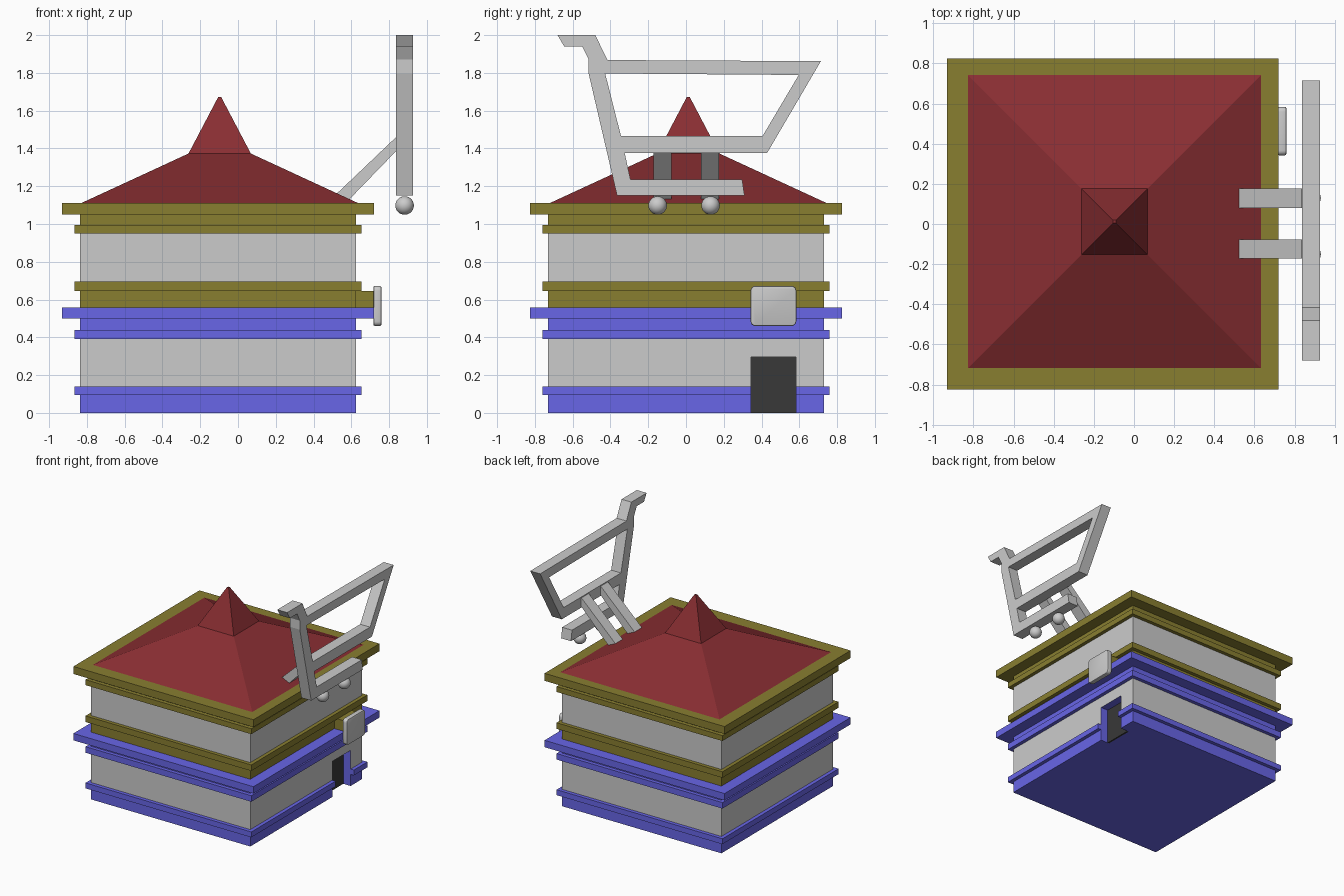
import bpy, bmesh
from mathutils import Matrix, Vector

if "Cube" in bpy.data.objects:
    bpy.data.objects.remove(bpy.data.objects["Cube"])

CX, CY = -0.106, 0.0          # centre of the building


def material(name, r, g, b):
    m = bpy.data.materials.new(name)
    m.diffuse_color = (r, g, b, 1)
    m.use_nodes = True
    m.node_tree.nodes["Principled BSDF"].inputs["Base Color"].default_value = m.diffuse_color
    return m


BLUE = material("blue_paint", 0.14, 0.133, 0.80)
OLIVE = material("olive_paint", 0.25, 0.21, 0.03)
RED = material("red_roof", 0.25, 0.027, 0.032)
DARK = material("dark_door", 0.04, 0.04, 0.04)
GREY = material("plain_grey", 0.8, 0.8, 0.8)


def finish(name, bm, mat=None):
    bmesh.ops.recalc_face_normals(bm, faces=bm.faces[:])
    me = bpy.data.meshes.new(name)
    bm.to_mesh(me)
    bm.free()
    ob = bpy.data.objects.new(name, me)
    bpy.context.collection.objects.link(ob)
    if mat:
        me.materials.append(mat)
    return ob


def activate(ob):
    bpy.ops.object.select_all(action='DESELECT')
    ob.select_set(True)
    bpy.context.view_layer.objects.active = ob


def box(name, lo, hi, mat=None):
    bm = bmesh.new()
    lo, hi = Vector(lo), Vector(hi)
    m = Matrix.Translation((lo + hi) / 2) @ Matrix.Diagonal((*(hi - lo), 1))
    bmesh.ops.create_cube(bm, size=1, matrix=m)
    return finish(name, bm, mat)


def square_layer(name, half, z0, z1, mat=None):
    return box(name, (CX - half, CY - half, z0), (CX + half, CY + half, z1), mat)


def extruded(name, profile, vec, mat=None):
    bm = bmesh.new()
    f = bm.faces.new([bm.verts.new(p) for p in profile])
    r = bmesh.ops.extrude_face_region(bm, geom=[f])
    verts = [g for g in r["geom"] if isinstance(g, bmesh.types.BMVert)]
    bmesh.ops.translate(bm, verts=verts, vec=vec)
    if len(bm.faces) == len(profile) + 1:      # keep the back cap
        bm.faces.new([v for v in bm.verts if v not in verts])
    return finish(name, bm, mat)


# Two storeys: name, half width, bottom, top, material
layers = [
    ("lower_plinth", 0.73, 0.0, 0.095, BLUE),
    ("lower_plinth_trim", 0.76, 0.095, 0.14, BLUE),
    ("lower_wall", 0.73, 0.14, 0.39, GREY),
    ("lower_cornice_trim", 0.76, 0.39, 0.44, BLUE),
    ("lower_frieze", 0.73, 0.44, 0.50, BLUE),
    ("lower_ledge", 0.825, 0.50, 0.557, BLUE),
    ("upper_plinth", 0.73, 0.557, 0.645, OLIVE),
    ("upper_plinth_trim", 0.76, 0.645, 0.695, OLIVE),
    ("upper_wall", 0.73, 0.695, 0.95, GREY),
    ("upper_cornice_trim", 0.76, 0.95, 0.995, OLIVE),
    ("upper_frieze", 0.73, 0.995, 1.05, OLIVE),
    ("upper_ledge", 0.825, 1.05, 1.112, OLIVE),
]
parts = {l[0]: square_layer(*l) for l in layers}

# Door recess cut through the lower layers, with blue jambs
D0, D1, DTOP, DBACK = 0.343, 0.583, 0.295, 0.553
cutter = box("door_cutter", (DBACK, D0, -0.1), (0.9, D1, DTOP))
cutter.hide_render = True
for key in ("lower_plinth", "lower_plinth_trim", "lower_wall"):
    ob = parts[key]
    activate(ob)
    mod = ob.modifiers.new("door", 'BOOLEAN')
    mod.operation, mod.solver, mod.object = 'DIFFERENCE', 'EXACT', cutter
    bpy.ops.object.modifier_apply(modifier=mod.name)
wall = parts["lower_wall"].data
wall.materials.clear()
wall.materials.append(GREY)
wall.materials.append(BLUE)
for p in wall.polygons:
    c = p.center
    inside = c.x > DBACK - 0.01 and D0 - 0.01 < c.y < D1 + 0.01 and c.z < DTOP + 0.001
    p.material_index = 1 if inside else 0
bpy.data.objects.remove(cutter)
box("door", (DBACK - 0.01, D0, 0.0), (DBACK + 0.004, D1, DTOP), DARK)

# Two-pitch roof from stacked square rings
bm = bmesh.new()
rings = []
for h, z in ((0.73, 1.112), (0.165, 1.373), (0.008, 1.672)):
    rings.append([bm.verts.new((-0.097 + sx * h, 0.012 + sy * h, z))
                  for sx, sy in ((-1, -1), (1, -1), (1, 1), (-1, 1))])
for a, b in zip(rings, rings[1:]):
    for i in range(4):
        j = (i + 1) % 4
        bm.faces.new((a[i], a[j], b[j], b[i]))
bm.faces.new(rings[0])
bm.faces.new(rings[-1])
finish("roof", bm, RED)

# Sign plate on a square bracket
box("sign_bracket", (0.60, 0.37, 0.55), (0.725, 0.555, 0.645), OLIVE)

plate = box("sign_plate", (0.717, 0.342, 0.46), (0.759, 0.584, 0.672))
bm = bmesh.new()
bm.from_mesh(plate.data)
along_x = [e for e in bm.edges if abs(e.verts[0].co.x - e.verts[1].co.x) > 0.01]
bmesh.ops.bevel(bm, geom=along_x, offset=0.025, segments=5, profile=0.5, affect='EDGES')
rim = [e for e in bm.edges if abs(e.verts[0].co.x - e.verts[1].co.x) < 1e-5]
bmesh.ops.bevel(bm, geom=rim, offset=0.008, segments=2, profile=0.5, affect='EDGES')
bm.to_mesh(plate.data)
bm.free()
activate(plate)
bpy.ops.object.shade_smooth_by_angle()

# Flat trolley outline (y, z) with the basket opening
outline = [(-0.68, 2.0), (-0.645, 1.94), (-0.55, 1.94), (-0.515, 1.87), (-0.515, 1.795),
           (-0.365, 1.15), (0.31, 1.15), (0.297, 1.236), (-0.294, 1.236), (-0.325, 1.377),
           (0.43, 1.377), (0.714, 1.862), (-0.416, 1.868), (-0.48, 2.0)]
opening = [(-0.428, 1.797), (0.597, 1.789), (0.405, 1.465), (-0.344, 1.465)]
cu = bpy.data.curves.new("trolley_frame", 'CURVE')
cu.dimensions, cu.fill_mode, cu.extrude = '2D', 'BOTH', 0.045
for pts in (outline, opening):
    sp = cu.splines.new('POLY')
    sp.points.add(len(pts) - 1)
    for q, (y, z) in zip(sp.points, pts):
        q.co = (y, z, 0, 1)
    sp.use_cyclic_u = True
trolley = bpy.data.objects.new("trolley_frame", cu)
bpy.context.collection.objects.link(trolley)
trolley.matrix_world = Matrix(((0, 0, 1, 0.882), (1, 0, 0, 0), (0, 1, 0, 0), (0, 0, 0, 1)))
activate(trolley)
bpy.ops.object.convert(target='MESH')
bpy.ops.object.shade_flat()

# Trolley wheels
for i, y in enumerate((-0.15, 0.13)):
    bm = bmesh.new()
    bmesh.ops.create_uvsphere(bm, u_segments=24, v_segments=14, radius=0.049,
                              matrix=Matrix.Translation((0.882, y, 1.098)))
    wheel = finish(f"trolley_wheel_{i + 1}", bm)
    wheel.data.shade_smooth()

# Slanted struts from roof to trolley
for i, y in enumerate((-0.172, 0.08)):
    prof = [(0.522, y, 1.16), (0.56, y, 1.1), (0.87, y, 1.42), (0.87, y, 1.462), (0.835, y, 1.458)]
    extruded(f"roof_strut_{i + 1}", prof, (0, 0.096, 0))
